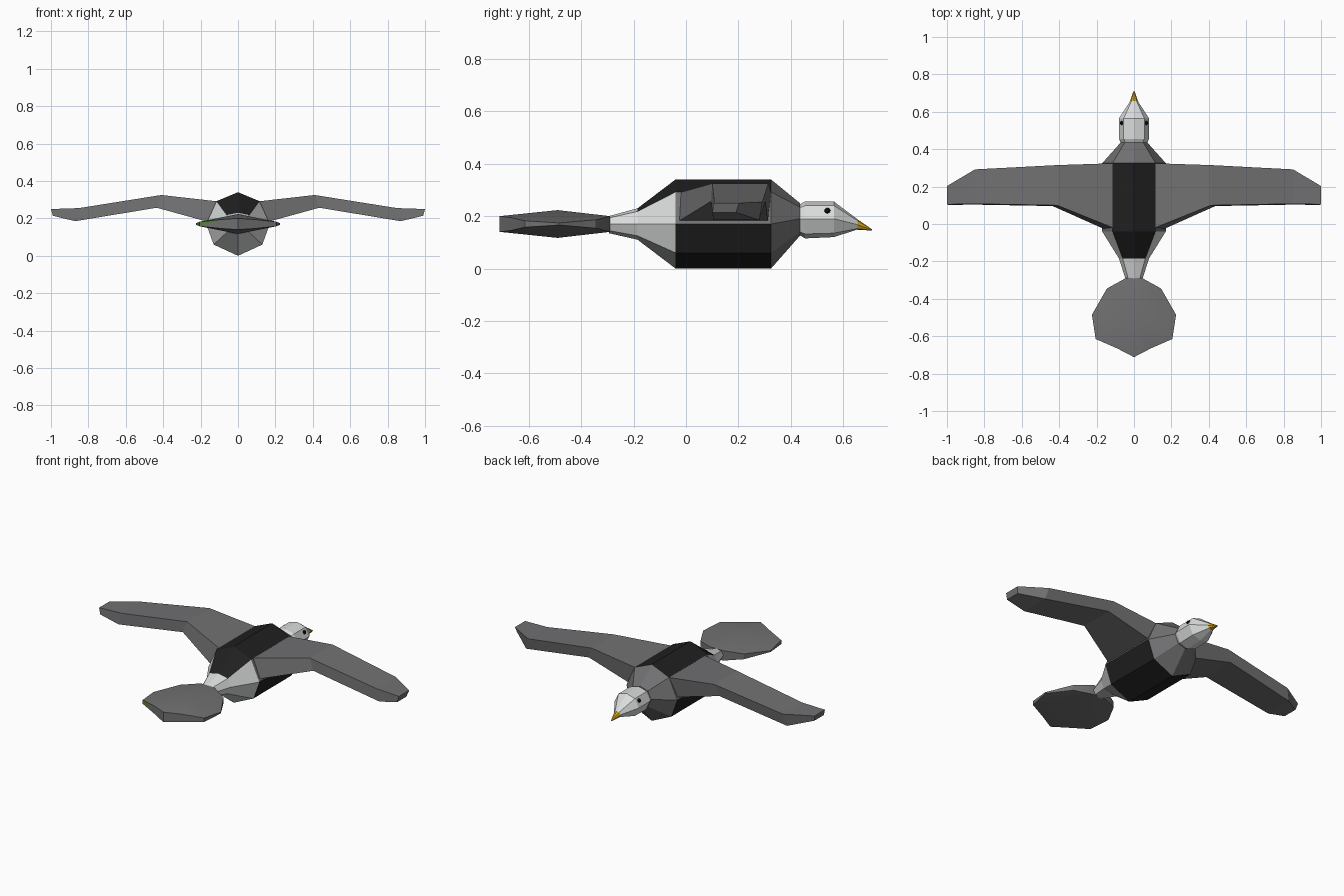
import bpy, bmesh, math

if "Cube" in bpy.data.objects:
    bpy.data.objects.remove(bpy.data.objects["Cube"])


def material(name, r, g, b):
    m = bpy.data.materials.new(name)
    m.diffuse_color = (r, g, b, 1)
    m.use_nodes = True
    m.node_tree.nodes["Principled BSDF"].inputs["Base Color"].default_value = m.diffuse_color
    return m


GREY = material("feather grey", 0.165, 0.165, 0.17)
BLACK = material("feather black", 0.014, 0.014, 0.014)
WHITE = material("feather white", 0.70, 0.71, 0.71)
YELLOW = material("beak yellow", 0.62, 0.36, 0.01)
GREEN = material("tail green", 0.09, 0.22, 0.03)
EYE = material("eye black", 0.004, 0.004, 0.004)


def finish(name, bm, mats):
    bmesh.ops.recalc_face_normals(bm, faces=bm.faces)
    me = bpy.data.meshes.new(name)
    bm.to_mesh(me)
    bm.free()
    for m in mats:
        me.materials.append(m)
    ob = bpy.data.objects.new(name, me)
    bpy.context.collection.objects.link(ob)
    return ob


def loft(name, rings, mats, rule=lambda seg, side: 0):
    """Skin closed rings; rule(segment, side) picks the material slot."""
    bm = bmesh.new()
    vs = [[bm.verts.new(p) for p in r] for r in rings]
    n = len(rings[0])
    for s in range(len(vs) - 1):
        for i in range(n):
            j = (i + 1) % n
            f = bm.faces.new((vs[s][i], vs[s][j], vs[s + 1][j], vs[s + 1][i]))
            f.material_index = rule(s, i)
    bm.faces.new(vs[0])
    bm.faces.new(vs[-1]).material_index = rule(len(vs) - 2, 0)
    return finish(name, bm, mats)


def ring(y, top, ux, uz, wide, mid, lx, lz, bottom):
    """Eight-sided symmetric section, starting at the top."""
    half = [(ux, uz), (wide, mid), (lx, lz)]
    pts = [(0, top)] + half + [(0, bottom)] + [(-x, z) for x, z in reversed(half)]
    return [(x, y, z) for x, z in pts]


# body: rump, trunk and breast
def body_rule(seg, side):
    top, flank = side in (0, 7), side in (1, 6)
    if seg == 0:
        return 2
    if seg == 1:
        return 1 if top else 2
    if seg == 2:
        return 0 if flank else 1
    return 0


loft("body", [
    ring(-0.295, 0.20, 0.03, 0.193, 0.045, 0.17, 0.03, 0.145, 0.135),
    ring(-0.185, 0.23, 0.06, 0.218, 0.08, 0.17, 0.06, 0.125, 0.11),
    ring(-0.04, 0.34, 0.115, 0.292, 0.17, 0.17, 0.13, 0.06, 0.0),
    ring(0.325, 0.34, 0.115, 0.292, 0.17, 0.17, 0.13, 0.06, 0.0),
    ring(0.435, 0.25, 0.05, 0.235, 0.072, 0.19, 0.05, 0.14, 0.125),
], [GREY, BLACK, WHITE], body_rule)

# head
loft("head", [
    ring(0.43, 0.243, 0.045, 0.23, 0.07, 0.19, 0.045, 0.142, 0.13),
    ring(0.455, 0.256, 0.055, 0.24, 0.08, 0.19, 0.053, 0.132, 0.115),
    ring(0.565, 0.256, 0.055, 0.24, 0.08, 0.19, 0.053, 0.135, 0.12),
    ring(0.658, 0.186, 0.013, 0.181, 0.02, 0.167, 0.013, 0.153, 0.15),
], [WHITE])

# beak
loft("beak", [
    ring(0.655, 0.188, 0.015, 0.182, 0.022, 0.167, 0.015, 0.152, 0.148),
    ring(0.71, 0.15, 0.002, 0.149, 0.003, 0.148, 0.002, 0.146, 0.145),
], [YELLOW])

# wings and eyes: (x top, x bottom, trailing y, leading y, z top, z bottom)
STATIONS = [(0.10, 0.155, -0.025, 0.325, 0.29, 0.18),
            (0.41, 0.435, 0.10, 0.315, 0.325, 0.257),
            (0.85, 0.87, 0.108, 0.292, 0.255, 0.185),
            (1.0, 0.99, 0.105, 0.203, 0.25, 0.214)]
for s, side in ((1, "right"), (-1, "left")):
    loft(side + "_wing", [
        [(s * xt, y0, zt), (s * xt, y1, zt), (s * xb, y1 - 0.012, zb), (s * xb, y0 - 0.004, zb)]
        for xt, xb, y0, y1, zt, zb in STATIONS], [GREY])
    bm = bmesh.new()
    bmesh.ops.create_icosphere(bm, subdivisions=2, radius=0.012)
    bmesh.ops.translate(bm, verts=bm.verts, vec=(s * 0.063, 0.54, 0.22))
    finish(side + "_eye", bm, [EYE])

# tail: domed fan with a thin rim, (x, y, half thickness)
half = [(0.045, -0.29, 0.03), (0.145, -0.345, 0.016), (0.225, -0.485, 0.004),
        (0.205, -0.615, 0.012), (0.09, -0.665, 0.024)]
outline = half + [(0, -0.712, 0.03)] + [(-x, y, h) for x, y, h in reversed(half)]
bm = bmesh.new()
rims = [[bm.verts.new((x, y, 0.17 + d * h)) for x, y, h in outline] for d in (1, -1)]
hubs = [bm.verts.new((0, -0.49, 0.17 + d * 0.053)) for d in (1, -1)]
n = len(outline)
for i in range(n):
    j = (i + 1) % n
    for rim, hub in zip(rims, hubs):
        bm.faces.new((rim[i], rim[j], hub))
    a, b, c, d = rims[0][i], rims[0][j], rims[1][j], rims[1][i]
    if i == 6:  # green fleck on the rear left rim
        bm.faces.new((a, b, c)).material_index = 1
        bm.faces.new((a, c, d))
    else:
        bm.faces.new((a, b, c, d))
tail = finish("tail", bm, [GREY, GREEN])
bpy.context.view_layer.objects.active = tail
tail.select_set(True)
bpy.ops.object.shade_smooth_by_angle(angle=math.radians(30))
